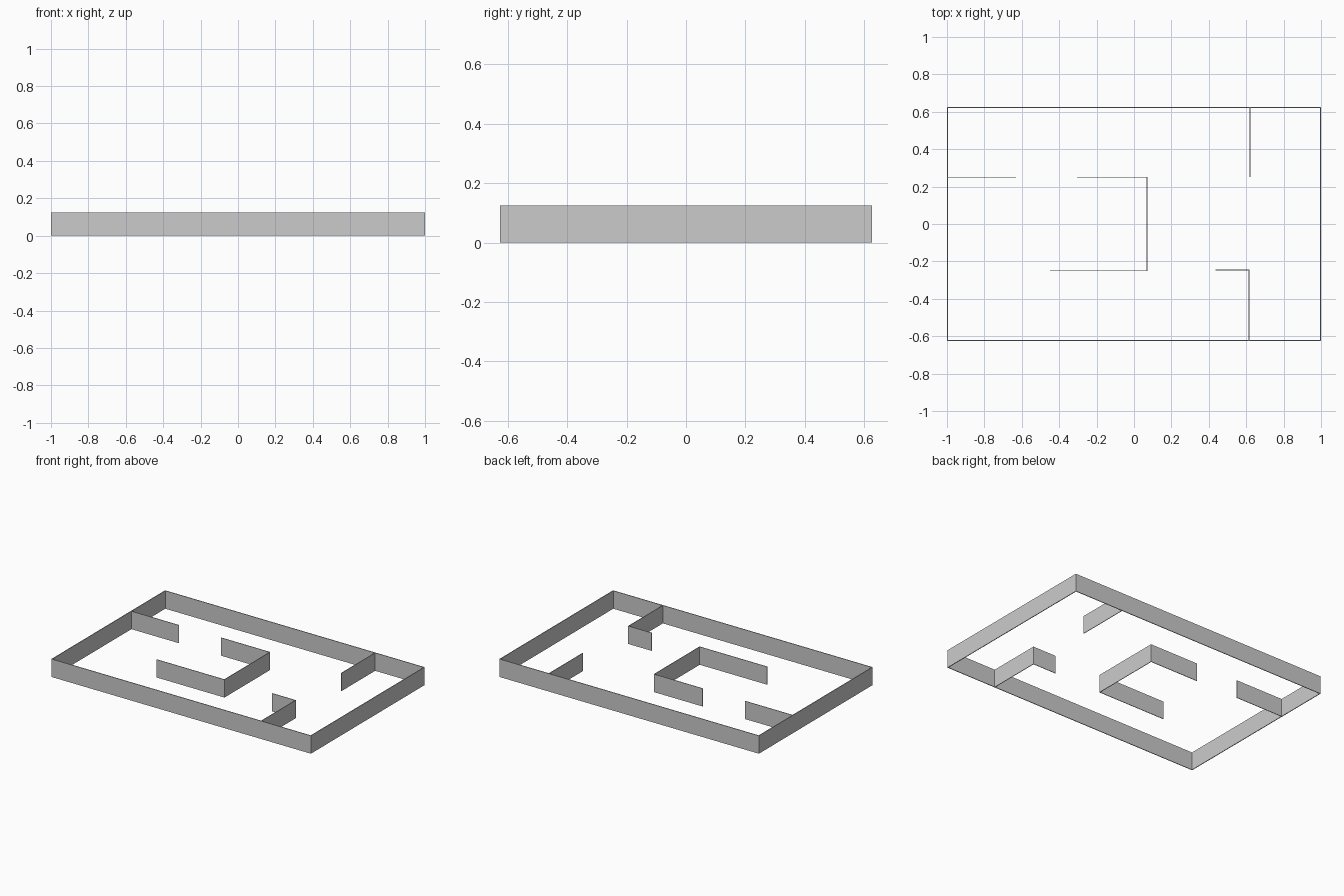
import bpy, bmesh

if "Cube" in bpy.data.objects:
    bpy.data.objects.remove(bpy.data.objects["Cube"])

HEIGHT = 0.125


def wall(name, path, closed=False, thickness=0.004, offset=0.0):
    """Raise a floor-plan path into a thin wall with mitred corners."""
    bm = bmesh.new()
    low = [bm.verts.new((x, y, 0)) for x, y in path]
    high = [bm.verts.new((x, y, HEIGHT)) for x, y in path]
    n = len(path)
    for i in range(n if closed else n - 1):
        j = (i + 1) % n
        bm.faces.new((low[i], low[j], high[j], high[i]))
    mesh = bpy.data.meshes.new(name)
    bm.to_mesh(mesh)
    bm.free()
    obj = bpy.data.objects.new(name, mesh)
    bpy.context.collection.objects.link(obj)
    mod = obj.modifiers.new("thickness", "SOLIDIFY")
    mod.thickness = thickness
    mod.offset = offset
    mod.use_even_offset = True
    return obj


# Perimeter, thickened inwards
wall("outer_wall", [(-1, -0.626), (1, -0.626), (1, 0.626), (-1, 0.626)],
     closed=True, thickness=0.005, offset=-1)

# Interior partitions
wall("left_partition", [(-0.997, 0.25), (-0.63, 0.25)])
wall("centre_partition", [(-0.305, 0.25), (0.07, 0.25), (0.07, -0.25), (-0.45, -0.25)])
wall("back_right_partition", [(0.62, 0.623), (0.62, 0.25)])
wall("front_right_partition", [(0.435, -0.246), (0.615, -0.246), (0.615, -0.623)])
